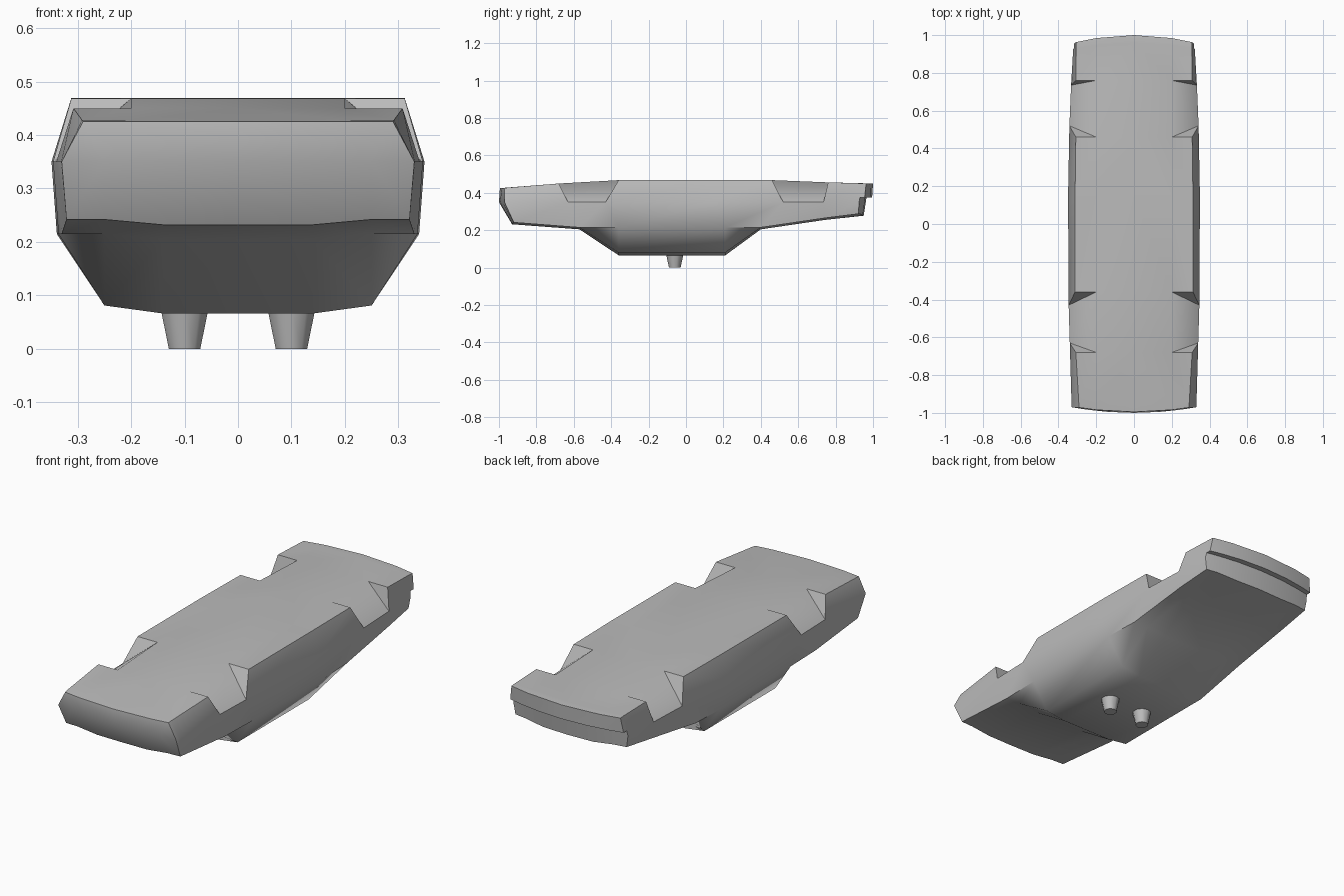
import bpy
import bmesh
from mathutils import Matrix

default_cube = bpy.data.objects.get("Cube")
if default_cube:
    bpy.data.objects.remove(default_cube, do_unlink=True)

# Single grey finish
grey = bpy.data.materials.new("plain_grey")
grey.use_nodes = True
grey_colour = (0.5, 0.5, 0.5, 1)
grey.diffuse_color = grey_colour
grey.node_tree.nodes["Principled BSDF"].inputs["Base Color"].default_value = grey_colour

SILL_HEIGHT = 0.35
ARCH_DEPTH = 0.2


def finish(bm, name, angle):
    """Turn a bmesh into a shaded object with the grey material."""
    bmesh.ops.remove_doubles(bm, verts=bm.verts, dist=0.0005)
    bmesh.ops.dissolve_degenerate(bm, edges=bm.edges, dist=0.0005)
    bmesh.ops.recalc_face_normals(bm, faces=bm.faces)
    mesh = bpy.data.meshes.new(name)
    bm.to_mesh(mesh)
    bm.free()
    mesh.materials.append(grey)
    part = bpy.data.objects.new(name, mesh)
    bpy.context.collection.objects.link(part)
    bpy.ops.object.select_all(action="DESELECT")
    part.select_set(True)
    bpy.context.view_layer.objects.active = part
    bpy.ops.object.shade_smooth_by_angle(angle=angle)
    return part


def section(low_y, side_y, top_y, low_z, top_z, side_x, top_x, bow=0, notched=False):
    """Half cross-section of the upturned body, from roof centre to floor centre."""
    belt_z = max(low_z + 0.01, 0.215)
    corner_z = min(low_z + 0.015, belt_z)
    points = [
        (0, low_y, low_z),
        (0.14, low_y, low_z),
        (0.25, low_y, corner_z),
        (side_x - 0.01, low_y, belt_z),
        (side_x, side_y, SILL_HEIGHT),
        (ARCH_DEPTH if notched else top_x, top_y, top_z),
        (ARCH_DEPTH, top_y, top_z),
        (0, top_y, top_z),
    ]
    return [(x, y + bow * (x / side_x) ** 2, z) for x, y, z in points]


def end_section(low_y, top_y, edge_z, top_z, side_x, top_x, bow):
    """Cross-section whose whole lower half is gathered to one bumper edge."""
    points = [(x, low_y, edge_z) for x in (0, 0.14, 0.25, side_x, side_x)]
    points += [(x, top_y, top_z) for x in (top_x, ARCH_DEPTH, 0)]
    return [(x, y + bow * (x / side_x) ** 2, z) for x, y, z in points]


# Wheel arch ends appear twice: once full width, once cut inwards
front_arch_start = (-0.57, -0.63, -0.68, 0.205, 0.45, 0.34, 0.308)
front_arch_end = (-0.36, -0.43, -0.36, 0.066, 0.468, 0.346, 0.312)
rear_arch_start = (0.4, 0.52, 0.46, 0.205, 0.468, 0.342, 0.308)
rear_arch_end = (0.74, 0.735, 0.76, 0.255, 0.456, 0.333, 0.308)

sections = [
    end_section(-1, -0.995, SILL_HEIGHT, 0.425, 0.33, 0.29, 0.03),
    section(-0.93, -0.95, -0.96, 0.232, 0.428, 0.331, 0.292, bow=0.01),
    section(*front_arch_start),
    section(*front_arch_start, notched=True),
    section(*front_arch_end, notched=True),
    section(*front_arch_end),
    section(0.21, 0.15, 0.15, 0.066, 0.469, 0.349, 0.312),
    section(*rear_arch_start),
    section(*rear_arch_start, notched=True),
    section(*rear_arch_end, notched=True),
    section(*rear_arch_end),
    section(0.95, 0.955, 0.96, 0.278, 0.451, 0.322, 0.306, bow=-0.03),
    end_section(0.965, 0.97, 0.375, 0.451, 0.318, 0.306, -0.035),
    end_section(0.995, 1, 0.375, 0.449, 0.318, 0.306, -0.04),
]

# Body shell: loft both halves, then weld along the centre
bm = bmesh.new()


def add_face(corners):
    unique = list(dict.fromkeys(corners))
    if len(unique) > 2:
        bm.faces.new([bm.verts.new(point) for point in unique])


for side in (1, -1):
    rings = [[(side * x, y, z) for x, y, z in ring] for ring in sections]
    for ring, following in zip(rings, rings[1:]):
        for i in range(len(ring) - 1):
            add_face([ring[i], ring[i + 1], following[i + 1], following[i]])
    # Bumper faces close the two ends
    for ring in (rings[0], rings[-1]):
        add_face([ring[0], ring[1], ring[6], ring[7]])
        add_face([ring[1], ring[2], ring[5], ring[6]])
        add_face([ring[2], ring[4], ring[5]])

finish(bm, "car_body", 0.75)

# Tapered pegs under the roof
for label, side in (("left", 1), ("right", -1)):
    bm = bmesh.new()
    bmesh.ops.create_cone(
        bm, cap_ends=True, segments=10, radius1=0.031, radius2=0.048, depth=0.08,
        matrix=Matrix.Translation((side * 0.1, -0.06, 0.04)),
    )
    finish(bm, label + "_roof_peg", 0.9)
